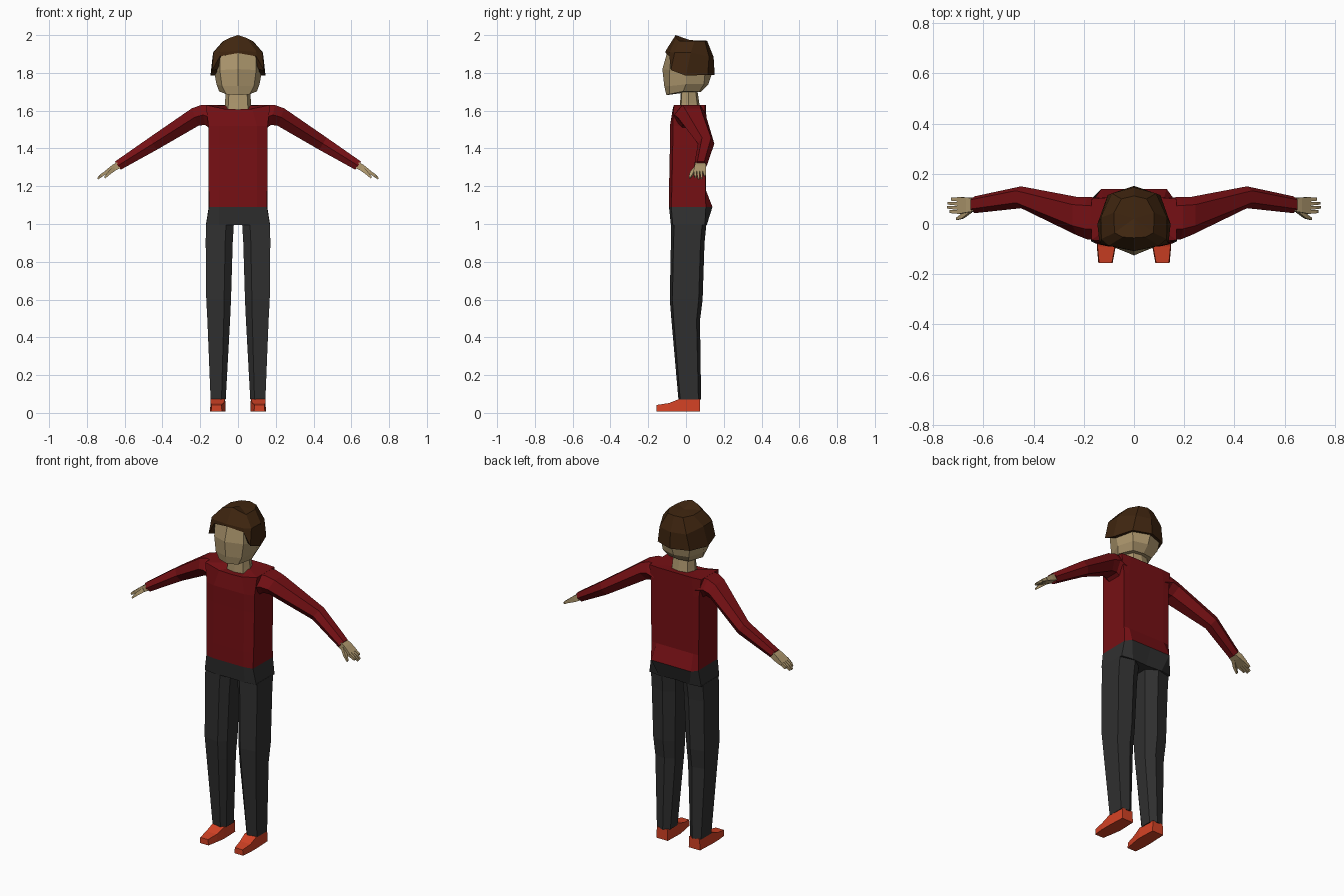
import bpy, bmesh
from mathutils import Vector


def material(name, rgb):
    m = bpy.data.materials.new(name)
    m.diffuse_color = (*rgb, 1)
    return m


RED = material("sweater red", (0.18, 0.005, 0.007))
GREY = material("trouser grey", (0.029, 0.029, 0.029))
SKIN = material("skin", (0.42, 0.31, 0.155))
HAIR = material("hair brown", (0.05, 0.019, 0.005))
SHOE = material("shoe orange", (0.65, 0.054, 0.018))


def loft(name, rings, mat, caps=(True, True)):
    """Join equal-length rings of points with flat faces."""
    bm = bmesh.new()
    vs = [[bm.verts.new(p) for p in r] for r in rings]
    n = len(vs[0])
    for a, b in zip(vs, vs[1:]):
        for i in range(n):
            j = (i + 1) % n
            bm.faces.new((a[i], a[j], b[j], b[i]))
    for ring, wanted in zip((vs[0], vs[-1]), caps):
        if wanted:
            f = bm.faces.new(ring)
            bmesh.ops.poke(bm, faces=[f])
    bmesh.ops.recalc_face_normals(bm, faces=bm.faces)
    me = bpy.data.meshes.new(name)
    bm.to_mesh(me)
    bm.free()
    me.materials.append(mat)
    ob = bpy.data.objects.new(name, me)
    bpy.context.collection.objects.link(ob)
    return ob


def both(half):
    """Complete a half outline (front centre to back centre) across x = 0."""
    return half + [(-x, y, z) for x, y, z in reversed(half[1:-1])]


def level(z, pts):
    return both([(x, y, z) for x, y in pts])


def paired(name, rings, mat):
    for side, s in (("left", 1), ("right", -1)):
        loft(f"{side}_{name}", [[(s * x, y, z) for x, y, z in r] for r in rings], mat)


# Sweater body, with the neckline as its last ring
hem = [(0, -.09), (.1, -.09), (.153, -.078), (.155, .105), (.13, .14), (0, .14)]
waist = [(0, -.09), (.1, -.09), (.155, -.075), (.155, .103), (.12, .105), (0, .105)]
chest = [(0, -.085), (.1, -.085), (.157, -.07), (.157, .103), (.12, .105), (0, .105)]
loft("sweater_body", [
    level(1.09, hem), level(1.18, waist), level(1.42, chest), level(1.52, chest),
    both([(0, -.07, 1.607), (.075, -.07, 1.61), (.17, -.064, 1.63),
          (.17, .1, 1.63), (.11, .105, 1.63), (0, .105, 1.63)]),
    both([(0, -.035, 1.605), (.06, -.03, 1.607), (.078, 0, 1.628),
          (.078, .05, 1.628), (.05, .075, 1.628), (0, .08, 1.628)]),
], RED)


# Sleeves: top x/z, bottom x/z, front y, back y
def sleeve_ring(xt, zt, xb, zb, yf, yb):
    d, xm, zm = yb - yf, (xt + xb) / 2, (zt + zb) / 2
    return [(xt, yf + .25 * d, zt), (xt, yb - .2 * d, zt), (xm, yb, zm),
            (xb, yb - .25 * d, zb), (xb, yf + .25 * d, zb), (xm, yf, zm)]


paired("sleeve", [sleeve_ring(*s) for s in (
    (.13, 1.629, .13, 1.49, -.065, .104),
    (.195, 1.63, .175, 1.525, -.062, .108),
    (.245, 1.612, .21, 1.52, -.045, .108),
    (.47, 1.457, .43, 1.393, .063, .15),
    (.652, 1.33, .62, 1.288, .043, .11))], RED)


# Hands: palm, four fingers and a thumb, as flattened tapering bars
def bar(c, t, yw):
    x, y, z = c
    u = Vector((.5, 0, .85)) * t
    return [(x + a * u.x, y + b * yw, z + a * u.z) for a, b in ((1, -1), (1, 1), (-1, 1), (-1, -1))]


paired("palm", [bar((.632, .076, 1.312), .018, .026), bar((.66, .076, 1.296), .017, .03),
                bar((.70, .073, 1.272), .01, .034)], SKIN)
for i, (name, tip) in enumerate((("index", .735), ("middle", .745), ("ring", .743), ("little", .728))):
    y = .048 + i * .0165
    zt = 1.24 + (.745 - tip) * .9
    paired(name + "_finger", [bar((.695, y, 1.275), .009, .0075),
                              bar((.722, y + .001, 1.258), .008, .0065),
                              bar((tip - .002, y + .002, zt), .005, .005)], SKIN)
paired("thumb", [bar((.652, .058, 1.295), .012, .013), bar((.682, .032, 1.27), .009, .01),
                 bar((.706, .02, 1.245), .005, .005)], SKIN)

# Trousers: hips and two legs
hips = [(0, -.078), (.1, -.08), (.169, -.07), (.17, .1), (.1, .11), (0, .103)]
loft("trouser_hips", [level(1.09, hem), level(.995, hips)], GREY)


def leg_ring(z, xi, xo, yf, yb):
    w, d = xo - xi, yb - yf
    return [(xi, yf + .22 * d, z), (xi + .28 * w, yf, z), (xo, yf + .08 * d, z),
            (xo, yb - .12 * d, z), (xi + .4 * w, yb, z), (xi, yb - .22 * d, z)]


paired("trouser_leg", [leg_ring(*r) for r in (
    (1.0, .022, .17, -.078, .108), (.9, .028, .171, -.08, .098),
    (.6, .037, .168, -.086, .088), (.49, .042, .162, -.077, .074),
    (.07, .065, .145, -.04, .08))], GREY)


# Shoes: y, inner x, outer x, top z
def shoe_ring(y, xi, xo, zt):
    return [(xi, y, .008), (xo, y, .008), (xo - .003, y, zt), (xi + .003, y, zt)]


paired("shoe", [shoe_ring(*r) for r in (
    (-.155, .085, .142, .042), (-.09, .073, .148, .052),
    (-.035, .065, .148, .074), (.073, .069, .143, .074))], SHOE)

# Neck and head
neck = [(0, -.035), (.055, -.028), (.075, .015), (.055, .065), (0, .078)]
loft("neck", [level(1.59, neck), level(1.64, [(x * .92, y * .9) for x, y in neck]),
              level(1.72, [(x * .85, y * .75) for x, y in neck])], SKIN)
loft("head", [
    both([(0, -.104, 1.682), (.062, -.088, 1.687), (.1, -.015, 1.702), (.065, .07, 1.7), (0, .08, 1.7)]),
    both([(0, -.115, 1.73), (.085, -.088, 1.73), (.114, 0, 1.74), (.085, .095, 1.74), (0, .118, 1.74)]),
    both([(0, -.125, 1.82), (.096, -.086, 1.815), (.125, 0, 1.8), (.095, .1, 1.795), (0, .135, 1.79)]),
    both([(0, -.1, 1.908), (.094, -.08, 1.895), (.118, 0, 1.89), (.085, .1, 1.88), (0, .13, 1.88)]),
    both([(0, -.05, 1.97), (.045, -.04, 1.955), (.06, .02, 1.95), (.045, .08, 1.95), (0, .09, 1.95)]),
], SKIN)

# Hair: a cap whose rim forms fringe, sideburns and nape
rim = [(0, -.108, 1.905), (.096, -.088, 1.888), (.137, -.08, 1.815),
       (.146, 0, 1.785), (.105, .115, 1.79), (0, .152, 1.79)]
loft("hair", [
    both([(x * .8, y * .8, z + .003) for x, y, z in rim]),
    both(rim),
    both([(0, -.107, 1.918), (.1, -.086, 1.91), (.13, -.06, 1.908),
          (.132, .025, 1.908), (.088, .122, 1.885), (0, .146, 1.885)]),
    both([(0, -.055, 2.0), (.045, -.052, 1.985), (.078, -.035, 1.968),
          (.08, .045, 1.968), (.05, .1, 1.967), (0, .112, 1.97)]),
], HAIR, caps=(False, True))
